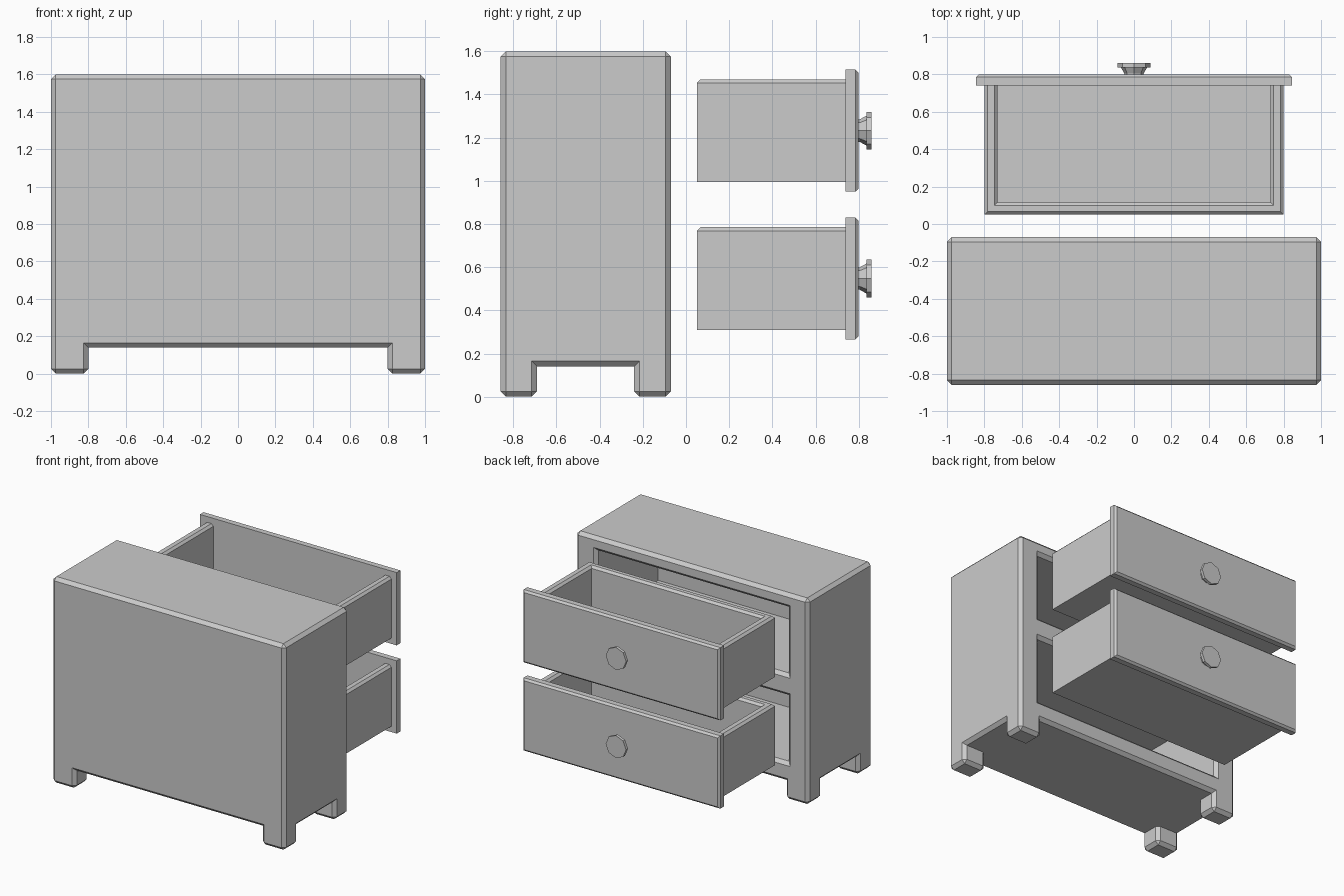
import bpy, bmesh
from math import cos, sin, pi

if "Cube" in bpy.data.objects:
    bpy.data.objects.remove(bpy.data.objects["Cube"])


def finish(bm, name):
    bmesh.ops.recalc_face_normals(bm, faces=bm.faces)
    me = bpy.data.meshes.new(name)
    bm.to_mesh(me)
    bm.free()
    ob = bpy.data.objects.new(name, me)
    bpy.context.collection.objects.link(ob)
    return ob


def block(name, xs, ys, zs, filled, width, pick):
    """Solid made of the filled cells of a grid, with picked convex edges chamfered."""
    bm = bmesh.new()
    cuts = (xs, ys, zs)
    n = [len(c) - 1 for c in cuts]

    def solid(c):
        return all(0 <= c[a] < n[a] for a in range(3)) and filled(*c)

    for i in range(n[0]):
        for j in range(n[1]):
            for k in range(n[2]):
                c = (i, j, k)
                if not solid(c):
                    continue
                for a in range(3):
                    for side in (0, 1):
                        d = list(c)
                        d[a] += 1 if side else -1
                        if solid(d):
                            continue
                        u, v = (a + 1) % 3, (a + 2) % 3
                        quad = []
                        for p, q in ((0, 0), (1, 0), (1, 1), (0, 1)):
                            g = list(c)
                            g[a] += side
                            g[u] += p
                            g[v] += q
                            quad.append(bm.verts.new([cuts[t][g[t]] for t in range(3)]))
                        bm.faces.new(quad if side else quad[::-1])
    bmesh.ops.remove_doubles(bm, verts=bm.verts, dist=1e-4)
    bmesh.ops.dissolve_limit(bm, angle_limit=0.02, verts=bm.verts, edges=bm.edges)
    bm.normal_update()
    edges = [e for e in bm.edges if e.is_manifold and e.calc_face_angle() > 0.1
             and e.is_convex and pick(*(v.co for v in e.verts))]
    bmesh.ops.bevel(bm, geom=edges, offset=width, offset_type='OFFSET',
                    segments=1, profile=0.5, affect='EDGES')
    return finish(bm, name)


def loft(name, rings):
    bm = bmesh.new()
    vs = [[bm.verts.new(p) for p in r] for r in rings]
    m = len(vs[0])
    for a, b in zip(vs, vs[1:]):
        for i in range(m):
            bm.faces.new((a[i], a[(i + 1) % m], b[(i + 1) % m], b[i]))
    bm.faces.new(vs[0])
    bm.faces.new(vs[-1][::-1])
    return finish(bm, name)


# Cabinet body with four corner feet
cabinet = block("cabinet", (-1, -.8, .8, 1), (-.86, -.69, -.24, -.07), (0, .14, 1.6),
                lambda i, j, k: k == 1 or (i != 1 and j != 1), .025,
                lambda a, b: True)

for label, z in (("lower", .5475), ("upper", 1.2325)):
    # Drawer recess with a chamfered rim
    rings = []
    for y, w, h in ((-.83, .82, .2575), (-.095, .82, .2575), (-.045, .87, .3075)):
        rings.append([(sx * w, y, z + sz * h)
                      for sx, sz in ((-1, -1), (1, -1), (1, 1), (-1, 1))])
    cutter = loft(label + "_recess_cutter", rings)
    cutter.hide_render = True
    mod = cabinet.modifiers.new(label + "_recess", 'BOOLEAN')
    mod.operation = 'DIFFERENCE'
    mod.solver = 'EXACT'
    mod.object = cutter
    bpy.context.view_layer.objects.active = cabinet
    bpy.ops.object.modifier_apply(modifier=mod.name)
    bpy.data.objects.remove(cutter)

    # Open-topped drawer tray, closed at one end by the drawer front
    top = z + .2375
    block(label + "_drawer_tray", (-.8, -.73, .73, .8), (.05, .115, .745),
          (z - .2375, z - .19, top),
          lambda i, j, k: k == 0 or i != 1 or j == 0, .017,
          lambda a, b: min(a.z, b.z) > top - .01 and min(a.y, b.y) < .7)

    # Drawer front panel
    block(label + "_drawer_front", (-.845, .845), (.74, .80), (z - .2825, z + .2825),
          lambda i, j, k: True, .015, lambda a, b: min(a.y, b.y) > .79)

    # Eight-sided flared knob
    loft(label + "_knob", [[(r * cos(i * pi / 4), y, z + r * sin(i * pi / 4))
                            for i in range(8)]
                           for r, y in ((.052, .795), (.052, .805), (.07, .837),
                                        (.0875, .837), (.0875, .86))])
